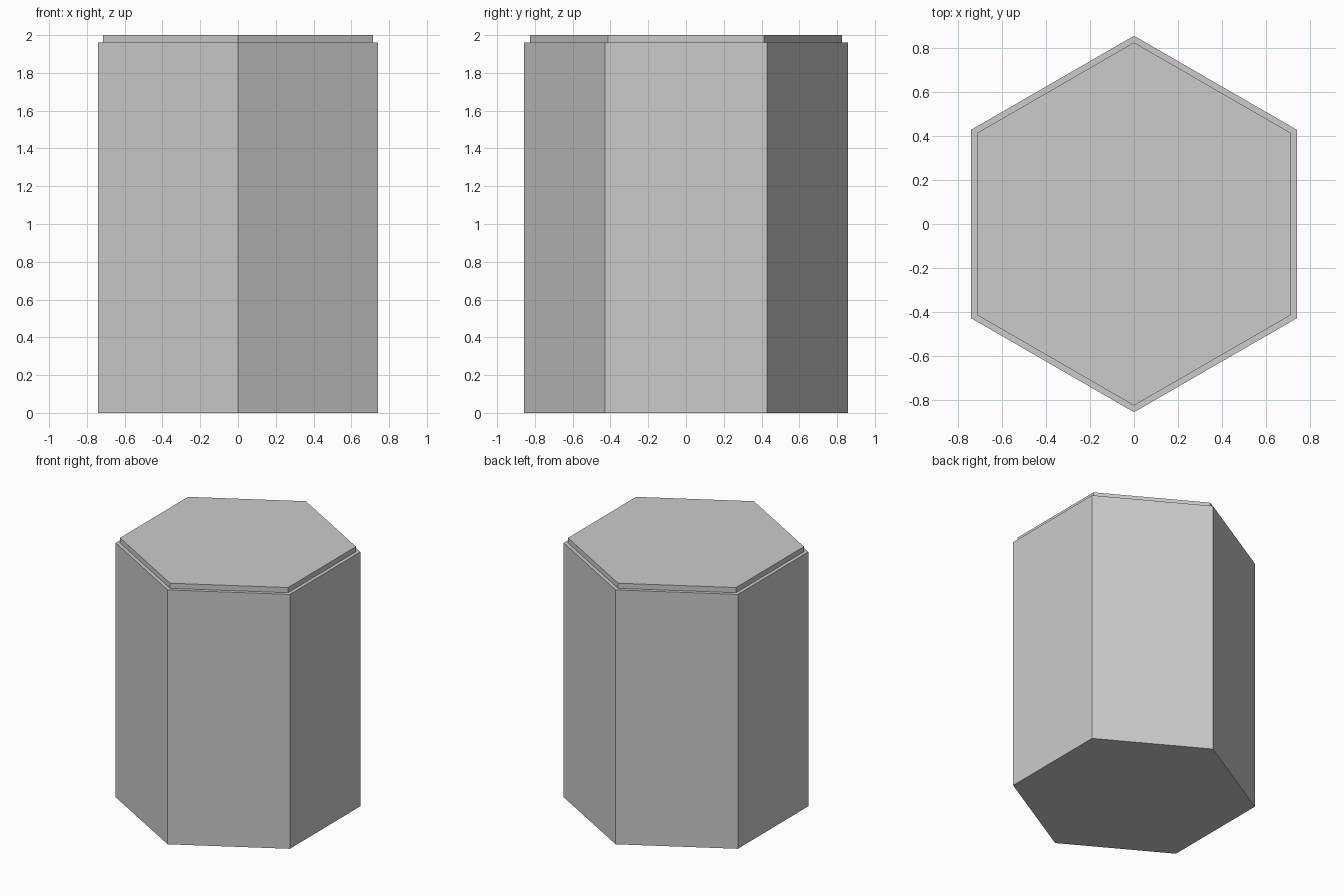
import bpy, bmesh
from math import pi
from mathutils import Matrix, Vector

if "Cube" in bpy.data.objects:
    bpy.data.objects.remove(bpy.data.objects["Cube"])

R_BODY, R_CAP = 0.857, 0.822   # corner radii
Z_STEP, Z_TOP = 1.96, 2.0

bm = bmesh.new()

# Hexagonal body, corners pointing along the y axis
bmesh.ops.create_cone(bm, cap_ends=True, segments=6, radius1=R_BODY,
                      radius2=R_BODY, depth=Z_STEP,
                      matrix=Matrix.Translation((0, 0, Z_STEP / 2)))
first = bm.verts[:][0].co
if abs(first.x) < 0.01 or abs(abs(first.x) - R_BODY) < 0.01:
    turn = 0 if abs(first.x) < 0.01 else pi / 6
    bmesh.ops.rotate(bm, verts=bm.verts[:], cent=(0, 0, 0),
                     matrix=Matrix.Rotation(turn, 3, 'Z'))

# Raised cap: inset the top face and lift it
bm.normal_update()
top = max(bm.faces, key=lambda f: f.calc_center_median().z)
bmesh.ops.inset_region(bm, faces=[top], thickness=(R_BODY - R_CAP) * 3 ** 0.5 / 2)
raised = bmesh.ops.extrude_discrete_faces(bm, faces=[top])["faces"][0]
bmesh.ops.translate(bm, verts=raised.verts[:], vec=Vector((0, 0, Z_TOP - Z_STEP)))
bmesh.ops.recalc_face_normals(bm, faces=bm.faces[:])

mesh = bpy.data.meshes.new("hex_pillar")
bm.to_mesh(mesh)
bm.free()
bpy.context.collection.objects.link(bpy.data.objects.new("hex_pillar", mesh))
